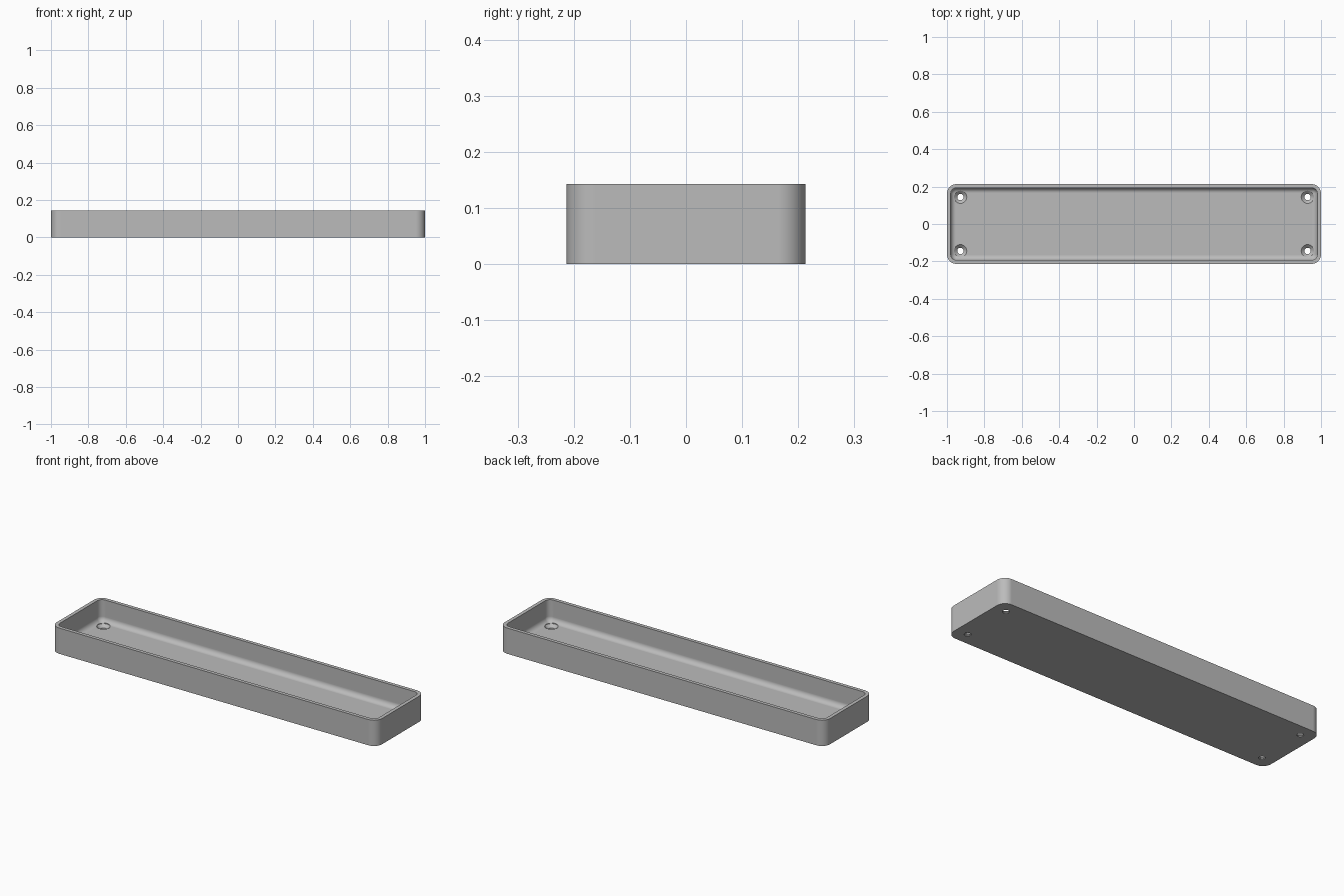
import bpy, bmesh, math
from math import cos, sin, pi

cube = bpy.data.objects.get("Cube")
if cube:
    bpy.data.objects.remove(cube, do_unlink=True)

HALF_X, HALF_Y, HEIGHT = 1.0, 0.213, 0.143
CORNER, WALL, FLOOR, FILLET = 0.05, 0.02, 0.022, 0.028
HOLE_X, HOLE_Y = 0.928, 0.144

grey = bpy.data.materials.new("plain grey")
grey.use_nodes = True
colour = (0.5, 0.5, 0.5, 1)
grey.diffuse_color = colour
grey.node_tree.nodes["Principled BSDF"].inputs["Base Color"].default_value = colour


def make_object(name, bm):
    bmesh.ops.recalc_face_normals(bm, faces=bm.faces)
    mesh = bpy.data.meshes.new(name)
    bm.to_mesh(mesh)
    bm.free()
    obj = bpy.data.objects.new(name, mesh)
    bpy.context.collection.objects.link(obj)
    mesh.materials.append(grey)
    return obj


def loft(name, rings):
    """Skin a stack of equal-length point loops and cap both ends."""
    bm = bmesh.new()
    loops = [[bm.verts.new(p) for p in ring] for ring in rings]
    n = len(loops[0])
    for low, high in zip(loops, loops[1:]):
        for i in range(n):
            j = (i + 1) % n
            bm.faces.new((low[i], low[j], high[j], high[i]))
    bm.faces.new(loops[0])
    bm.faces.new(loops[-1])
    return make_object(name, bm)


def rounded_ring(inset, z, steps=10):
    """Rounded rectangle, inset from the outer wall."""
    r = CORNER - inset
    points = []
    for quarter, (sx, sy) in enumerate(((1, 1), (-1, 1), (-1, -1), (1, -1))):
        for k in range(steps + 1):
            a = (quarter + k / steps) * pi / 2
            points.append((sx * (HALF_X - CORNER) + r * cos(a),
                           sy * (HALF_Y - CORNER) + r * sin(a), z))
    return points


def circle(x, y, r, z, n=32):
    return [(x + r * cos(2 * pi * i / n), y + r * sin(2 * pi * i / n), z) for i in range(n)]


# Tray shell: outer wall, rim, inner wall, then fillet down to the floor
rings = [rounded_ring(0, 0), rounded_ring(0, HEIGHT), rounded_ring(WALL, HEIGHT)]
for k in range(9):
    a = k / 8 * pi / 2
    rings.append(rounded_ring(WALL + FILLET * (1 - cos(a)),
                              FLOOR + FILLET * (1 - sin(a))))
tray = loft("tray", rings)
bpy.context.view_layer.objects.active = tray
tray.select_set(True)

# Countersunk screw holes in the four corners
for sx in (-1, 1):
    for sy in (-1, 1):
        x, y = sx * HOLE_X, sy * HOLE_Y
        cutter = loft("hole_cutter", [circle(x, y, 0.017, -0.05),
                                      circle(x, y, 0.017, 0.005),
                                      circle(x, y, 0.034, FLOOR - 0.001),
                                      circle(x, y, 0.034, HEIGHT / 2)])
        cutter.hide_render = True
        cut = tray.modifiers.new("screw_hole", 'BOOLEAN')
        cut.operation = 'DIFFERENCE'
        cut.solver = 'EXACT'
        cut.object = cutter
        bpy.ops.object.modifier_apply(modifier=cut.name)
        bpy.data.objects.remove(cutter, do_unlink=True)

# Smooth fillets with crisp rim and flat floor
bpy.ops.object.shade_smooth_by_angle(angle=math.radians(30))
flat = tray.modifiers.new("flat_faces", 'WEIGHTED_NORMAL')
flat.keep_sharp = True
